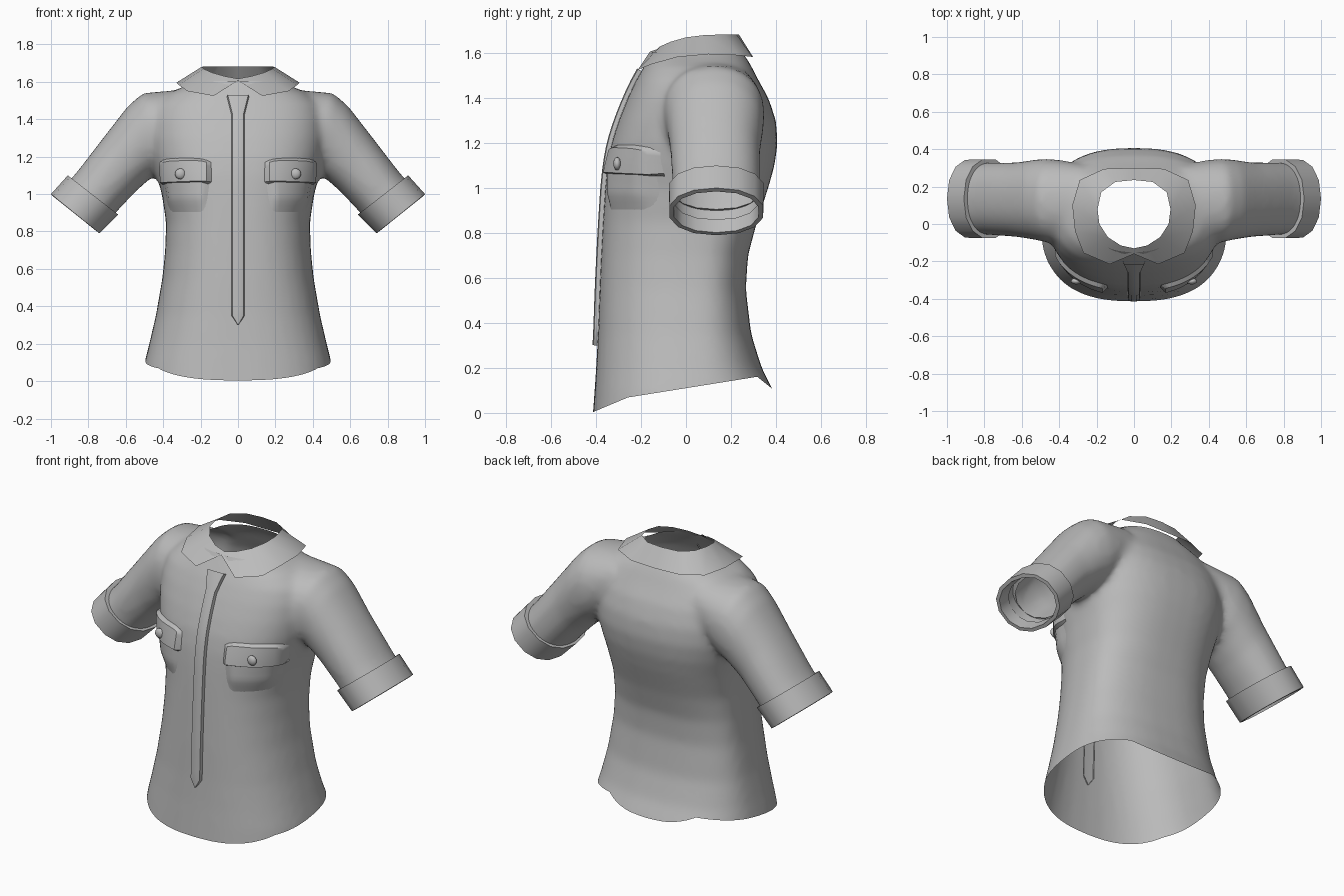
import bpy, bmesh, math
from mathutils import Vector
from mathutils.bvhtree import BVHTree

if "Cube" in bpy.data.objects:
    bpy.data.objects.remove(bpy.data.objects["Cube"])

cloth = bpy.data.materials.new("grey cloth")
cloth.diffuse_color = (0.5, 0.5, 0.5, 1)
cloth.use_nodes = True
cloth.node_tree.nodes["Principled BSDF"].inputs["Base Color"].default_value = cloth.diffuse_color


def make_object(name, bm, angle=50):
    """Turn a bmesh into a shaded, coloured object."""
    mesh = bpy.data.meshes.new(name)
    bm.to_mesh(mesh)
    bm.free()
    mesh.materials.append(cloth)
    obj = bpy.data.objects.new(name, mesh)
    bpy.context.collection.objects.link(obj)
    bpy.ops.object.select_all(action='DESELECT')
    obj.select_set(True)
    bpy.context.view_layer.objects.active = obj
    bpy.ops.object.shade_smooth_by_angle(angle=math.radians(angle))
    return obj


def loft(bm, rings, closed=True, caps=False):
    """Skin a list of point rings with quads."""
    rows = [[bm.verts.new(p) for p in r] for r in rings]
    n = len(rows[0])
    faces = []
    for a, b in zip(rows, rows[1:]):
        for i in range(n if closed else n - 1):
            j = (i + 1) % n
            faces.append(bm.faces.new((a[i], a[j], b[j], b[i])))
    if caps:
        faces += [bm.faces.new(rows[0]), bm.faces.new(rows[-1])]
    bmesh.ops.recalc_face_normals(bm, faces=faces)


def rounded(t, power):
    """Point on a unit superellipse."""
    c, s = math.cos(t), math.sin(t)
    return (math.copysign(abs(c) ** (2 / power), c),
            math.copysign(abs(s) ** (2 / power), s))


def body_ring(z, hw, front, back, sides=40):
    mid = 0.02 + 0.04 * min(1, z)
    ring = []
    for i in range(sides):
        u, v = rounded(2 * math.pi * i / sides, 2.5)
        ring.append((u * hw, mid + v * ((back - mid) if v > 0 else (mid - front)), z))
    return ring


def arm_ring(side, tx, tz, bx, bz, cy, hy, sides, power=2.2):
    """Ring across an arm, from its top point to its bottom point."""
    ring = []
    for i in range(sides):
        u, v = rounded(2 * math.pi * i / sides, power)
        ring.append((side * ((tx + bx) / 2 + u * (tx - bx) / 2), cy + v * hy,
                     (tz + bz) / 2 + u * (tz - bz) / 2))
    return ring


# Torso and sleeves as overlapping solids, fused into one smooth skin
body_rows = [
    (-0.08, .53, -.42, .45), (0.1, .50, -.407, .388), (.2, .475, -.40, .337),
    (.35, .44, -.392, .29), (.55, .405, -.385, .266), (.7, .39, -.378, .276),
    (.85, .385, -.37, .316), (1.0, .408, -.36, .366), (1.1, .435, -.35, .394),
    (1.2, .458, -.332, .408), (1.3, .468, -.30, .40), (1.4, .465, -.26, .367),
    (1.48, .44, -.222, .322), (1.54, .37, -.188, .292), (1.58, .28, -.165, .268),
    (1.61, .22, -.145, .243), (1.68, .20, -.13, .23)]
sleeve_rows = [
    (.28, 1.56, .28, 1.25, .12, .20), (.40, 1.55, .36, 1.17, .12, .22),
    (.51, 1.54, .41, 1.12, .125, .225), (.59, 1.47, .46, 1.09, .13, .215),
    (.71, 1.315, .54, 1.02, .13, .20), (.86, 1.12, .64, .915, .135, .195),
    (1.0, .96, .76, .77, .135, .19)]
bm = bmesh.new()
loft(bm, [body_ring(*r) for r in body_rows], caps=True)
for side in (-1, 1):
    loft(bm, [arm_ring(side, *r, 28) for r in sleeve_rows], caps=True)
solid = make_object("shirt_solid", bm)
remesh = solid.modifiers.new("fuse", 'REMESH')
remesh.mode = 'VOXEL'
remesh.voxel_size = 0.02
smooth = solid.modifiers.new("soften", 'SMOOTH')
smooth.factor = 0.5
smooth.iterations = 10
fused = bpy.data.meshes.new_from_object(
    solid.evaluated_get(bpy.context.evaluated_depsgraph_get()))
bpy.data.objects.remove(solid)
bm = bmesh.new()
bm.from_mesh(fused)

# Open the neck, the sleeve ends and the curved hem
hem_lines = [((-.41, .005), .42), ((-.25, .07), .16), ((.33, .15), -.8)]


def below_hem(p):
    return p.z < min(z + m * (p.y - y) for (y, z), m in hem_lines)


cuts = [((0, y, z), (0, -m, 1)) for (y, z), m in hem_lines] + [((0, 0, 1.605), (0, 0, 1))]
for co, no in cuts:
    reach = [f for f in bm.faces if (f.calc_center_median().z > 1.5) == (co[2] > 1)]
    edges = {e for f in reach for e in f.edges}
    verts = {v for f in reach for v in f.verts}
    bmesh.ops.bisect_plane(bm, geom=list(verts) + list(edges) + reach,
                           plane_co=co, plane_no=no)
for side in (-1, 1):
    reach = [f for f in bm.faces if f.calc_center_median().x * side > .6]
    edges = {e for f in reach for e in f.edges}
    verts = {v for f in reach for v in f.verts}
    bmesh.ops.bisect_plane(bm, geom=list(verts) + list(edges) + reach,
                           plane_co=(side * .83, 0, .94), plane_no=(side * .67, 0, -.74))


def is_waste(p):
    sleeve_end = abs(p.x) > .6 and (abs(p.x) - .83) * .67 - (p.z - .94) * .74 > 0
    return p.z > 1.605 or sleeve_end or below_hem(p)


bmesh.ops.delete(bm, geom=[f for f in bm.faces if is_waste(f.calc_center_median())],
                 context='FACES')
skin = BVHTree.FromBMesh(bm)
make_object("shirt_body", bm)


def on_front(x, z, lift):
    """Point lifted off the front of the shirt."""
    hit, normal = skin.ray_cast(Vector((x, -2, z)), Vector((0, 1, 0)))[:2]
    if hit is None:
        hit, normal = skin.find_nearest(Vector((x, -.2, z)))[:2]
    if normal.y > 0:
        normal = -normal
    return hit + normal * lift


# Turned-up cuffs
cuff_rows = [
    (.87, 1.065, .66, .905, .135, .19), (.91, 1.10, .64, .89, .135, .215),
    (1.0, 1.0, .74, .79, .135, .213), (.985, .985, .757, .802, .135, .192),
    (.92, 1.03, .71, .86, .135, .188)]
for side, name in ((-1, "left_cuff"), (1, "right_cuff")):
    bm = bmesh.new()
    loft(bm, [arm_ring(side, *r, 14) for r in cuff_rows])
    make_object(name, bm, 40)

# Folded collar: neck edge and outer edge, front centre to back centre
neck_edge = [(0, -.13, 1.617), (.07, -.115, 1.63), (.14, -.07, 1.65), (.185, 0, 1.67),
             (.195, .08, 1.68), (.175, .17, 1.683), (.10, .225, 1.683), (0, .235, 1.683)]
outer_edge = [(0, -.16, 1.607), (.13, -.215, 1.525), (.27, -.155, 1.55), (.315, -.04, 1.582),
              (.33, .10, 1.595), (.29, .235, 1.59), (.16, .295, 1.583), (0, .30, 1.58)]
bm = bmesh.new()
for side in (-1, 1):
    edges = [[(side * x, y, z) for x, y, z in row] for row in (neck_edge, outer_edge)]
    loft(bm, edges, closed=False)
bmesh.ops.remove_doubles(bm, verts=bm.verts, dist=.0001)
bmesh.ops.recalc_face_normals(bm, faces=bm.faces)
make_object("collar", bm, 60)

# Front placket with a pointed lower end
bm = bmesh.new()
rows = []
for i in range(26):
    z = .30 + i * 1.22 / 25
    grow = min(1, .05 + i)
    flare = .025 * max(0, (z - 1.42) / .1)
    rows.append([on_front(k * grow, z, d) for k, d in (
        (-.036 - flare, -.006), (-.029 - flare, .018), (-.012, .022),
        (.012, .022), (.029 + flare, .018), (.036 + flare, -.006))])
loft(bm, rows, closed=False)
make_object("placket", bm, 40)


def patch(name, side, x_edges, z_range, lift, nx=12, nz=8):
    """Curved cloth patch; x_edges gives the inner and outer x at top and bottom."""
    (a0, b0), (a1, b1) = x_edges
    bm = bmesh.new()
    rows = []
    for j in range(nz + 1):
        t = j / nz
        row = []
        for i in range(nx + 1):
            s = i / nx
            x = (a0 + (a1 - a0) * t) * (1 - s) + (b0 + (b1 - b0) * t) * s
            z = z_range[0] + (z_range[1] - z_range[0]) * t
            z -= .025 * (1 - t) * abs(2 * s - 1) ** 4
            row.append(on_front(side * x, z, lift(s, t)))
        rows.append(row)
    loft(bm, rows, closed=False)
    make_object(name, bm, 45)


def bag_lift(s, t):
    return -.004 + .026 * min(1, 6 * s, 6 * (1 - s)) * min(1, 2.2 * (1 - t))


def flap_lift(s, t):
    if min(s, 1 - s, t, 1 - t) < .001:
        return -.004
    return .02 + .014 * t


# Chest pockets: bag, flap and button
for side, word in ((-1, "left"), (1, "right")):
    patch(word + "_pocket_bag", side, ((.145, .405), (.17, .375)), (1.08, .89), bag_lift)
    patch(word + "_pocket_flap", side, ((.14, .43), (.138, .408)), (1.195, 1.05), flap_lift)
    bm = bmesh.new()
    bmesh.ops.create_uvsphere(bm, u_segments=12, v_segments=8, radius=.029)
    bmesh.ops.scale(bm, vec=(1, .6, 1), verts=bm.verts)
    bmesh.ops.translate(bm, vec=on_front(side * .29, 1.108, .032), verts=bm.verts)
    make_object(word + "_button", bm, 60)
